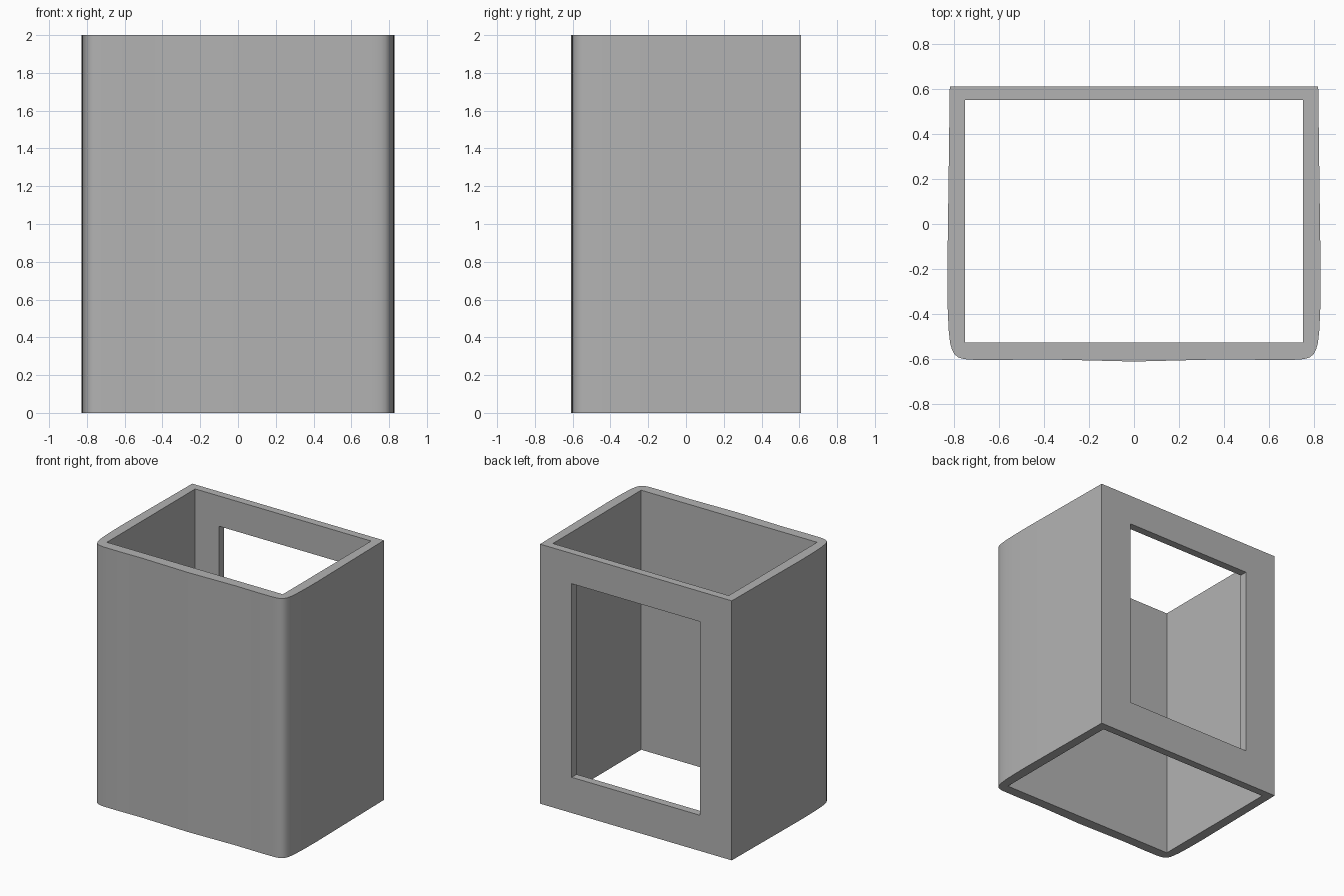
import bpy
import bmesh
import math

cube = bpy.data.objects.get("Cube")
if cube:
    bpy.data.objects.remove(cube, do_unlink=True)

HEIGHT = 2.0

grey = bpy.data.materials.new("plain grey")
grey.use_nodes = True
grey.diffuse_color = (0.45, 0.45, 0.45, 1)
grey.node_tree.nodes["Principled BSDF"].inputs["Base Color"].default_value = grey.diffuse_color


def prism(name, outline, z0, z1):
    """Extrude a counter-clockwise outline from z0 to z1."""
    bm = bmesh.new()
    base = bm.faces.new([bm.verts.new((x, y, z0)) for x, y in outline])
    top = bmesh.ops.extrude_face_region(bm, geom=[base])["geom"]
    verts = [v for v in top if isinstance(v, bmesh.types.BMVert)]
    bmesh.ops.translate(bm, verts=verts, vec=(0, 0, z1 - z0))
    bmesh.ops.recalc_face_normals(bm, faces=bm.faces)
    mesh = bpy.data.meshes.new(name)
    bm.to_mesh(mesh)
    bm.free()
    mesh.materials.append(grey)
    obj = bpy.data.objects.new(name, mesh)
    bpy.context.collection.objects.link(obj)
    return obj


def rectangle(x, y0, y1):
    return [(-x, y0), (x, y0), (x, y1), (-x, y1)]


# Outer outline: square back corners, bowed sides, rounded front corners
half = [(0.2, -0.605), (0.4, -0.6), (0.6, -0.603), (0.72, -0.602),
        (0.755, -0.599), (0.78, -0.591), (0.797, -0.577), (0.808, -0.556),
        (0.816, -0.525), (0.822, -0.47), (0.826, -0.38), (0.828, -0.22),
        (0.825, 0), (0.821, 0.3), (0.817, 0.61)]
outline = [(0, -0.61)] + half + [(-x, y) for x, y in reversed(half)]
sleeve = prism("sleeve", outline, 0, HEIGHT)

# Through cavity and rear window
cavity = prism("cavity_cutter", rectangle(0.75, -0.525, 0.55), -0.1, HEIGHT + 0.1)
window = prism("window_cutter", rectangle(0.547, 0.4, 0.8), 0.275, 1.767)
for cutter in (cavity, window):
    mod = sleeve.modifiers.new(cutter.name, "BOOLEAN")
    mod.operation = "DIFFERENCE"
    mod.solver = "EXACT"
    mod.object = cutter

# Bake the cuts, remove the cutters, and smooth the curved shell
depsgraph = bpy.context.evaluated_depsgraph_get()
cut_mesh = bpy.data.meshes.new_from_object(sleeve.evaluated_get(depsgraph))
sleeve.modifiers.clear()
sleeve.data = cut_mesh
for cutter in (cavity, window):
    bpy.data.objects.remove(cutter, do_unlink=True)

bpy.ops.object.select_all(action="DESELECT")
sleeve.select_set(True)
bpy.context.view_layer.objects.active = sleeve
bpy.ops.object.shade_smooth_by_angle(angle=math.radians(30))
